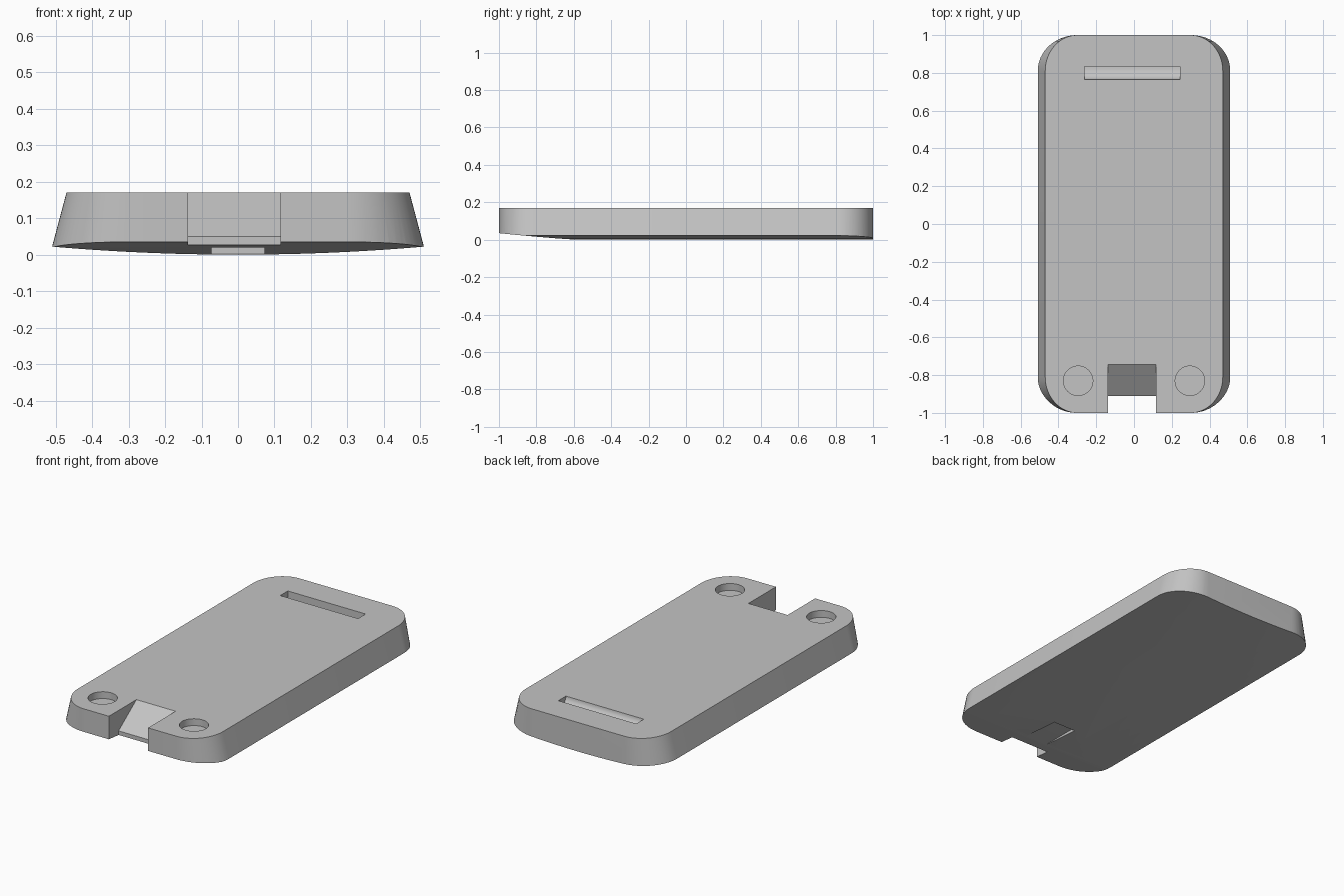
import bpy, bmesh, math
from mathutils import Vector

if "Cube" in bpy.data.objects:
    bpy.data.objects.remove(bpy.data.objects["Cube"], do_unlink=True)

TOP = 0.17
plastic = bpy.data.materials.new("grey_plastic")
plastic.use_nodes = True
GREY = (0.55, 0.55, 0.55, 1)
plastic.diffuse_color = GREY
plastic.node_tree.nodes["Principled BSDF"].inputs["Base Color"].default_value = GREY


def loft(name, lower, upper):
    """Closed solid between two matching loops of points."""
    bm = bmesh.new()
    a = [bm.verts.new(p) for p in lower]
    b = [bm.verts.new(p) for p in upper]
    bm.faces.new(a)
    bm.faces.new(b)
    for i in range(len(a)):
        j = (i + 1) % len(a)
        bm.faces.new((a[i], a[j], b[j], b[i]))
    bmesh.ops.recalc_face_normals(bm, faces=bm.faces)
    mesh = bpy.data.meshes.new(name)
    bm.to_mesh(mesh)
    bm.free()
    mesh.materials.append(plastic)
    obj = bpy.data.objects.new(name, mesh)
    bpy.context.collection.objects.link(obj)
    return obj


def extrude_x(name, profile, x0, x1):
    return loft(name, [(x0, y, z) for y, z in profile], [(x1, y, z) for y, z in profile])


def outline(z, steps=16):
    """Rounded rectangle whose long sides lean outward going down."""
    rx, ry = 0.17 + (TOP - z) * 0.267, 0.19
    pts = []
    for q, (sx, sy) in enumerate([(1, 1), (-1, 1), (-1, -1), (1, -1)]):
        for i in range(steps + 1):
            a = math.pi / 2 * (q + i / steps)
            pts.append((sx * 0.3 + rx * math.cos(a), sy * (1 - ry) + ry * math.sin(a), z))
    return pts


def arc_x(z_edge, steps=32):
    pts = [(-0.7 + 1.4 * i / steps) for i in range(steps + 1)]
    return [(x, z_edge * (x / 0.51) ** 2) for x in pts] + [(0.7, -0.2), (-0.7, -0.2)]


# tapered cover, before its underside is trimmed
cover = loft("cover", outline(-0.03), outline(TOP))

# crowned underside
crown = arc_x(0.022)
cutters = [loft("crown_cutter", [(x, -1.3, z) for x, z in crown], [(x, 1.3, z) for x, z in crown])]

# underside rising to the front
rise = [(-0.58 - 0.06 * i, 0.035 * (0.06 * i / 0.42) ** 1.2) for i in range(10)]
cutters.append(extrude_x("front_rise_cutter", rise + [(rise[-1][0], -0.2), (-0.58, -0.2)], -0.8, 0.8))

# latch notch with sloping back, and shallow recess beneath it
notch = [(-1.2, -0.1), (-0.91, -0.1), (-0.91, 0.05), (-0.745, TOP), (-0.745, 0.3), (-1.2, 0.3)]
cutters.append(extrude_x("latch_notch_cutter", notch, -0.137, 0.117))
recess = [(-1.2, -0.1), (-0.6, -0.1), (-0.6, 0.02), (-1.2, 0.02)]
cutters.append(extrude_x("recess_cutter", recess, -0.073, 0.073))

# hooked slot at the back, scooped floor
scoop = [(0.765 + 0.07 * (1 - math.cos(a)), TOP - 0.05 * math.sin(a))
         for a in [math.pi / 2 * i / 8 for i in range(9)]]
cutters.append(extrude_x("slot_cutter", [(0.765, 0.25)] + scoop + [(0.835, 0.25)], -0.262, 0.243))

# round magnet pockets
for side in (-1, 1):
    ring = [Vector((side * 0.296 + 0.078 * math.cos(t), -0.83 + 0.078 * math.sin(t), TOP - 0.04))
            for t in [math.tau * i / 48 for i in range(48)]]
    cutters.append(loft("pocket_cutter", ring, [p + Vector((0, 0, 0.1)) for p in ring]))

# carve everything, then drop the helpers
bpy.context.view_layer.objects.active = cover
for cutter in cutters:
    cutter.hide_render = True
    mod = cover.modifiers.new(cutter.name, 'BOOLEAN')
    mod.operation = 'DIFFERENCE'
    mod.solver = 'EXACT'
    mod.object = cutter
    bpy.ops.object.modifier_apply(modifier=mod.name)
for cutter in cutters:
    bpy.data.objects.remove(cutter, do_unlink=True)

bpy.ops.object.select_all(action='DESELECT')
cover.select_set(True)
bpy.ops.object.shade_smooth_by_angle(angle=math.radians(25))
